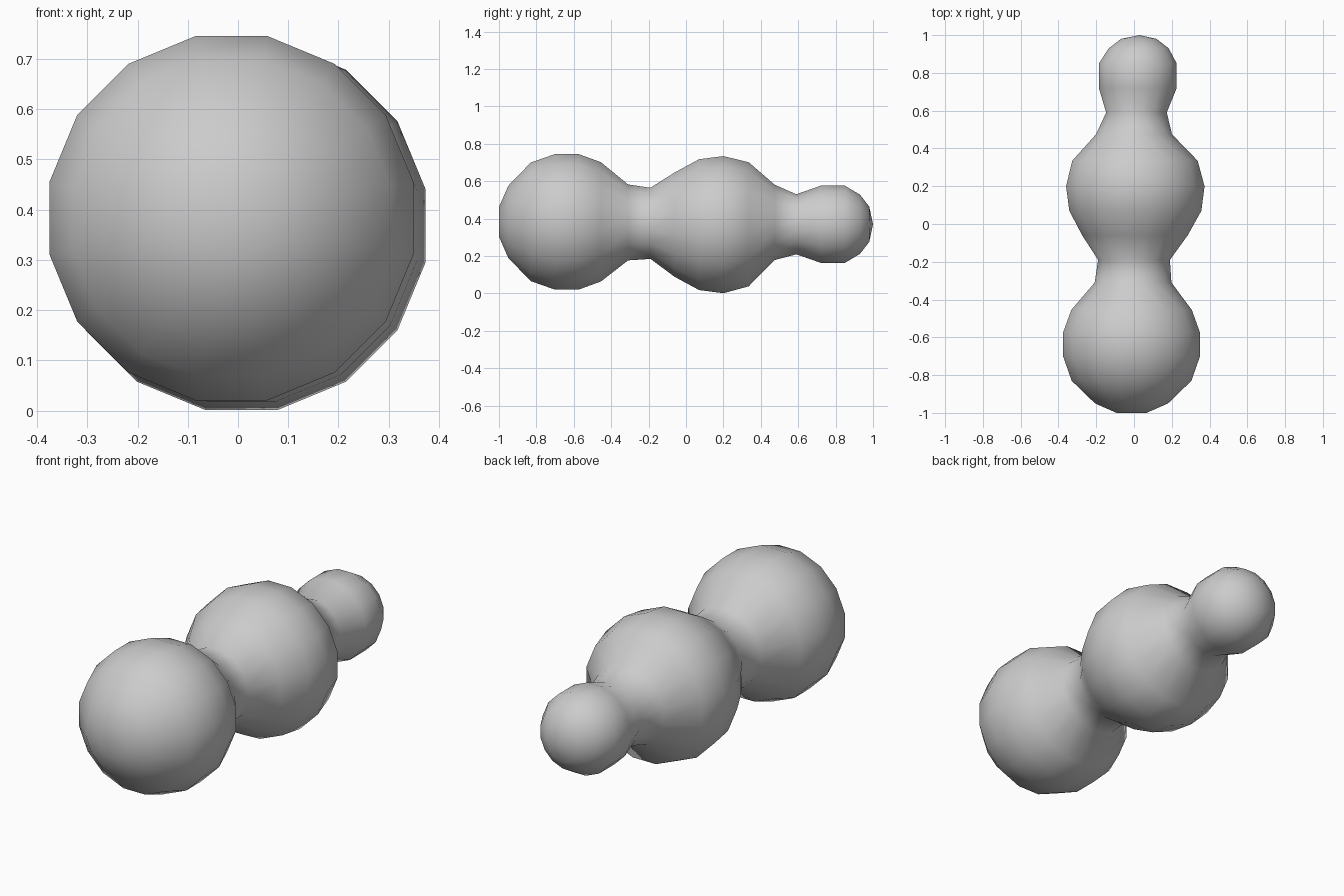
import bpy, bmesh, math

SIDES = 16
# Rings along y: (y, centre x, centre z, radius)
rings = [
    # front ball
    (-1.0, -0.013, 0.383, 0.08), (-0.95, -0.013, 0.383, 0.195),
    (-0.83, -0.013, 0.383, 0.32), (-0.70, -0.013, 0.383, 0.366),
    (-0.575, -0.013, 0.383, 0.366), (-0.455, -0.013, 0.383, 0.322),
    # first neck
    (-0.31, -0.005, 0.38, 0.205), (-0.19, 0.0, 0.375, 0.192),
    # middle ball
    (-0.06, 0.005, 0.368, 0.282), (0.07, 0.007, 0.368, 0.353),
    (0.20, 0.007, 0.368, 0.37), (0.335, 0.005, 0.37, 0.335),
    # second neck
    (0.475, 0.0, 0.38, 0.203), (0.59, 0.013, 0.37, 0.162),
    # back ball
    (0.72, 0.02, 0.37, 0.208), (0.85, 0.02, 0.37, 0.208),
    (0.93, 0.025, 0.37, 0.16), (0.98, 0.025, 0.37, 0.095),
]

bm = bmesh.new()
loops = []
for y, cx, cz, r in rings:
    r *= 1.01
    loop = []
    for i in range(SIDES):
        a = 2 * math.pi * (i + 0.5) / SIDES
        loop.append(bm.verts.new((cx + r * math.cos(a), y, max(0, cz + r * math.sin(a)))))
    loops.append(loop)

# Skin between neighbouring rings
for a, b in zip(loops, loops[1:]):
    for i in range(SIDES):
        j = (i + 1) % SIDES
        bm.faces.new((a[i], a[j], b[j], b[i]))

# Rounded end caps
for loop, tip in ((loops[0], (-0.01, -1.0, 0.383)), (loops[-1], (0.03, 1.0, 0.37))):
    v = bm.verts.new(tip)
    for i in range(SIDES):
        bm.faces.new((loop[i], loop[(i + 1) % SIDES], v))

bmesh.ops.recalc_face_normals(bm, faces=bm.faces)
for f in bm.faces:
    f.smooth = True
mesh = bpy.data.meshes.new("blended_balls")
bm.to_mesh(mesh)
bm.free()
body = bpy.data.objects.new("blended_balls", mesh)
bpy.context.collection.objects.link(body)
